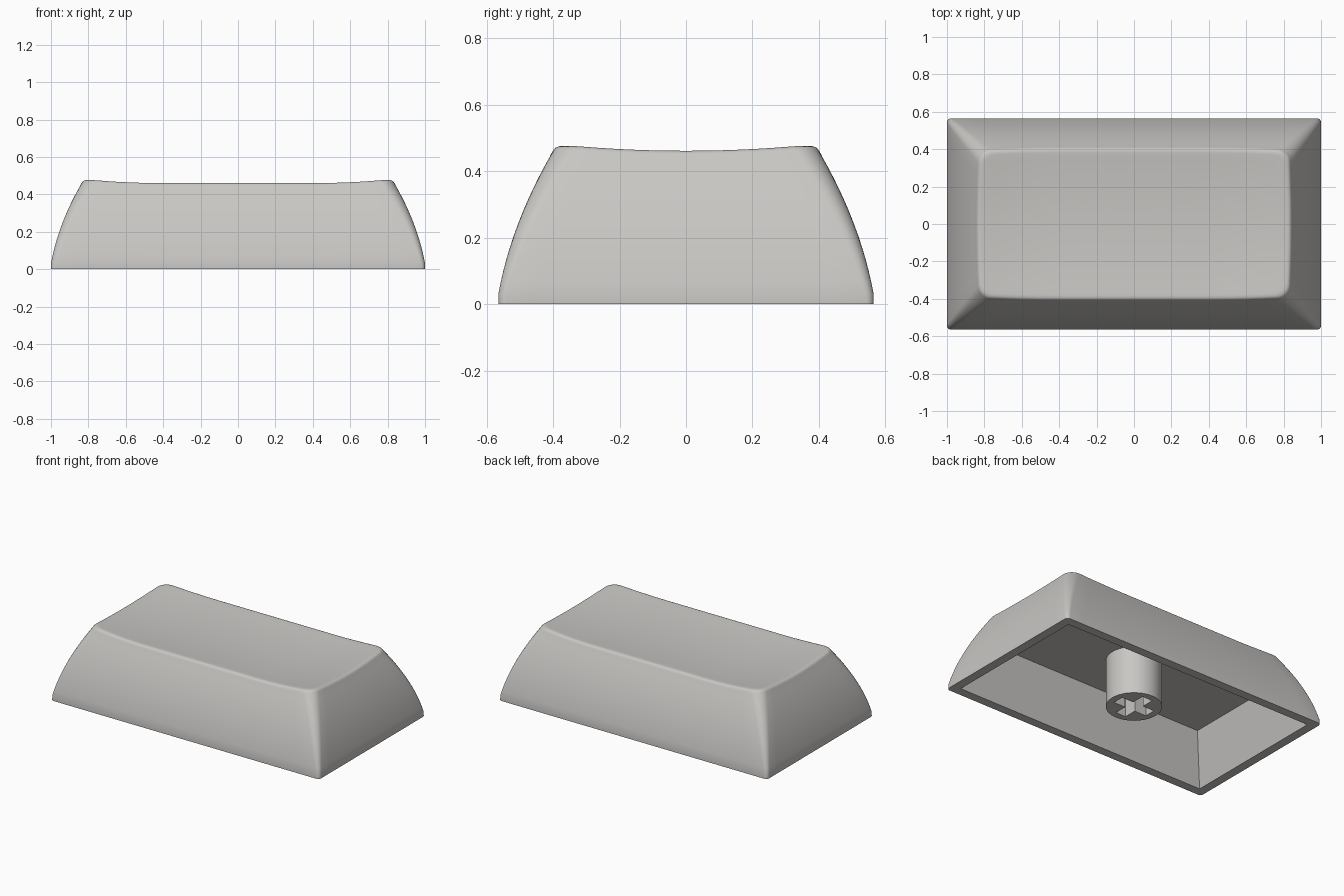
import bpy, bmesh, math

if "Cube" in bpy.data.objects:
    bpy.data.objects.remove(bpy.data.objects["Cube"])

HX, HY, BASE = 1.0, 0.565, 0.03      # half footprint and height of the vertical skirt
CEILING = 0.32                       # height of the hollow inside

plastic = bpy.data.materials.new("light grey plastic")
plastic.diffuse_color = (0.58, 0.57, 0.55, 1)
plastic.use_nodes = True
plastic.node_tree.nodes["Principled BSDF"].inputs["Base Color"].default_value = plastic.diffuse_color


def rounded_rect(hx, hy, r, corner=6, long=18, short=12):
    """Counter-clockwise rounded rectangle, always with the same point count."""
    pts = []
    for k, (sx, sy) in enumerate([(1, 1), (-1, 1), (-1, -1), (1, -1)]):
        cx, cy = sx * (hx - r), sy * (hy - r)
        for j in range(corner + 1):
            a = math.pi / 2 * (k + j / corner)
            pts.append((cx + r * math.cos(a), cy + r * math.sin(a)))
        n = long if k % 2 == 0 else short
        x0, y0 = pts[-1]
        x1, y1 = (-x0, y0) if k % 2 == 0 else (x0, -y0)
        pts += [(x0 + (x1 - x0) * j / n, y0 + (y1 - y0) * j / n) for j in range(1, n)]
    return pts


def dish(x, y):
    """Scooped top: level along the middle, rising to the four corners."""
    s = max(0.0, abs(x) - 0.42) / 0.38
    return 0.44 + 0.02 * s * s + 0.02 * (y / 0.38) ** 2


def wall_point(i, z, inset=0.0):
    """Point i of the outer wall at height z; the wall curves inward going up."""
    t = max(0.0, (z - BASE) / 0.44)
    o = 0.08 * t + 0.09 * t * t + inset
    return rounded_rect(HX - o, HY - o, 0.022 + 0.10 * z)[i]


def add_loop(bm, pts):
    return [bm.verts.new(p) for p in pts]


def bridge(bm, a, b):
    n = len(a)
    for i in range(n):
        bm.faces.new((a[i], a[(i + 1) % n], b[(i + 1) % n], b[i]))


def fill_between(bm, *loops):
    """Flat fill between an outer loop and a hole."""
    edges = []
    for lp in loops:
        for i in range(len(lp)):
            pair = (lp[i], lp[(i + 1) % len(lp)])
            edges.append(bm.edges.get(pair) or bm.edges.new(pair))
    bmesh.ops.triangle_fill(bm, use_beauty=True, edges=edges)


def finish(bm, name):
    bmesh.ops.recalc_face_normals(bm, faces=bm.faces[:])
    me = bpy.data.meshes.new(name)
    bm.to_mesh(me)
    bm.free()
    me.materials.append(plastic)
    ob = bpy.data.objects.new(name, me)
    bpy.context.collection.objects.link(ob)
    bpy.ops.object.select_all(action='DESELECT')
    ob.select_set(True)
    bpy.context.view_layer.objects.active = ob
    bpy.ops.object.shade_smooth_by_angle(angle=math.radians(38))
    return ob


# Cap shell: skirt and curved walls
bm = bmesh.new()
top = rounded_rect(0.83, 0.395, 0.07)
rim_z = [dish(x, y) for x, y in top]
N = len(top)
rings = [add_loop(bm, [(x, y, 0) for x, y in rounded_rect(HX, HY, 0.022)])]
STEPS = 12
for k in range(STEPS + 1):
    zs = [BASE + (rz - 0.018 - BASE) * k / STEPS for rz in rim_z]
    rings.append(add_loop(bm, [(*wall_point(i, zs[i]), zs[i]) for i in range(N)]))

# Rounded top edge
for inset, drop in ((0.004, 0.011), (0.010, 0.005), (0.018, 0.001), (0.030, 0.0)):
    pts = []
    for i in range(N):
        x, y = wall_point(i, rim_z[i] - 0.018, inset)
        pts.append((x, y, dish(x, y) - drop))
    rings.append(add_loop(bm, pts))

# Dished top, shrinking rings towards the centre
edge = [v.co.copy() for v in rings[-1]]
for f in (0.92, 0.84, 0.74, 0.64, 0.54, 0.42, 0.28, 0.14):
    rings.append(add_loop(bm, [(p.x * f, p.y * f, dish(p.x * f, p.y * f)) for p in edge]))
for a, b in zip(rings, rings[1:]):
    bridge(bm, a, b)
centre = bm.verts.new((0, 0, dish(0, 0)))
for i in range(N):
    bm.faces.new((rings[-1][i], rings[-1][(i + 1) % N], centre))

# Hollow underside with sloping flat walls
corners = [(1, 1), (-1, 1), (-1, -1), (1, -1)]
mouth = add_loop(bm, [(sx * (HX - 0.06), sy * (HY - 0.06), 0) for sx, sy in corners])
roof = add_loop(bm, [(sx * (HX - 0.165), sy * (HY - 0.165), CEILING) for sx, sy in corners])
fill_between(bm, rings[0], mouth)
bridge(bm, mouth, roof)
bm.faces.new(roof)
finish(bm, "cap_shell")

# Stem: round post with a cross-shaped socket
bm = bmesh.new()
SIDES, R, ARM, W, DEPTH = 36, 0.17, 0.125, 0.038, 0.25
circle = [(R * math.cos(2 * math.pi * i / SIDES), R * math.sin(2 * math.pi * i / SIDES))
          for i in range(SIDES)]
cross = []
for k in range(4):
    c, s = round(math.cos(k * math.pi / 2)), round(math.sin(k * math.pi / 2))
    cross += [(x * c - y * s, x * s + y * c) for x, y in ((ARM, -W), (ARM, W), (W, W))]
post_low, post_high = (add_loop(bm, [(x, y, z) for x, y in circle]) for z in (0, CEILING + 0.02))
slot_low, slot_high = (add_loop(bm, [(x, y, z) for x, y in cross]) for z in (0, DEPTH))
bridge(bm, post_low, post_high)
bridge(bm, slot_low, slot_high)
bm.faces.new(post_high)
bm.faces.new(slot_high)
fill_between(bm, post_low, slot_low)
finish(bm, "stem")
